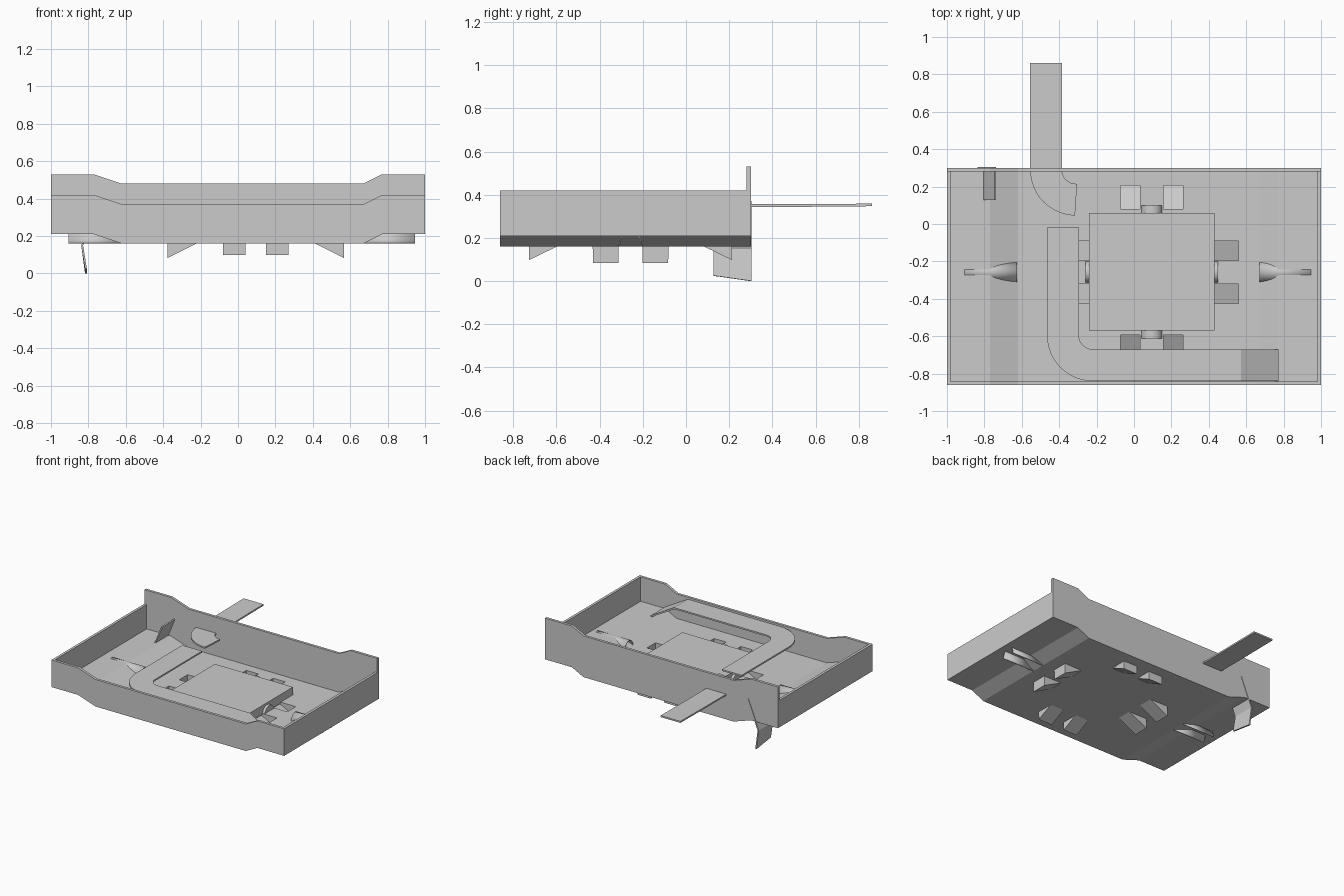
import bpy, bmesh, math
from mathutils import Vector

if "Cube" in bpy.data.objects:
    bpy.data.objects.remove(bpy.data.objects["Cube"])


def make(name, verts, faces):
    me = bpy.data.meshes.new(name)
    me.from_pydata([tuple(v) for v in verts], [], faces)
    bm = bmesh.new()
    bm.from_mesh(me)
    bmesh.ops.recalc_face_normals(bm, faces=bm.faces)
    bm.to_mesh(me)
    bm.free()
    ob = bpy.data.objects.new(name, me)
    bpy.context.collection.objects.link(ob)
    return ob


def prism(name, pts, a, b):
    """Extrude an xz profile along y from a to b."""
    n = len(pts)
    verts = [(x, a, z) for x, z in pts] + [(x, b, z) for x, z in pts]
    faces = [list(range(n)), list(range(2 * n - 1, n - 1, -1))]
    faces += [(i, (i + 1) % n, n + (i + 1) % n, n + i) for i in range(n)]
    return make(name, verts, faces)


def box(name, x0, x1, y0, y1, z0, z1):
    return prism(name, [(x0, z0), (x1, z0), (x1, z1), (x0, z1)], y0, y1)


def solidify(ob, t, offset=0):
    m = ob.modifiers.new("thickness", 'SOLIDIFY')
    m.thickness, m.offset = t, offset


def strap(name, path, width, t):
    """Flat band swept along a centre line, kept level across its width."""
    path = [Vector(p) for p in path]
    verts = []
    for i, p in enumerate(path):
        d = path[min(i + 1, len(path) - 1)] - path[max(i - 1, 0)]
        side = Vector((-d.y, d.x, 0)).normalized() * width / 2
        verts += [p + side, p - side]
    faces = [(2 * i, 2 * i + 1, 2 * i + 3, 2 * i + 2) for i in range(len(path) - 1)]
    ob = make(name, verts, faces)
    solidify(ob, t)
    return ob


def arc(cx, cy, r, z, n=12):
    return [(cx + r * math.cos(math.pi + i * math.pi / 2 / n),
             cy + r * math.sin(math.pi + i * math.pi / 2 / n), z) for i in range(n + 1)]


# Tray floor and walls share one stepped profile
def stepped(lift):
    base = [(-1, .21), (-.77, .21), (-.62, .16), (.67, .16), (.77, .21), (1, .21)]
    return [(x, z + lift) for x, z in base]


Y0, Y1, T = -.862, .30, .02
floor = prism("tray_floor", stepped(0) + stepped(T)[::-1], Y0, Y1)
prism("front_wall", stepped(0) + stepped(.21)[::-1], Y0, Y0 + T)
prism("back_wall", stepped(0) + stepped(.32)[::-1], Y1 - T, Y1)
for s, side in ((-1, "left"), (1, "right")):
    x0, x1 = sorted((s, s * (1 - T)))
    box(side + "_wall", x0, x1, Y0, Y1, .21, .42)

# Raised central plate
CX, CY = .095, -.257
box("centre_plate", -.24, .43, -.57, .06, .17, .24)

# Downward scoops in pairs on the four sides of the plate
cutters = []
for k in range(4):
    ew = k % 2 == 0
    r0, r1, low = (.305, .47, .085) if ew else (.327, .468, .10)
    c, s = [(1, 0), (0, 1), (-1, 0), (0, -1)][k]
    for m in (-1, 1):
        w0, w1 = sorted((m * .057, m * .173))

        def at(r, w, z):
            return (CX + c * r - s * w, CY + s * r + c * w, z)
        scoop = make("floor_scoop",
                     [at(r0, w0, .17), at(r0, w1, .17), at(r1, w0, low), at(r1, w1, low),
                      at(r1, w0, .17), at(r1, w1, .17)],
                     [(0, 1, 3, 2), (0, 2, 4), (1, 5, 3), (2, 3, 5, 4)])
        solidify(scoop, .006)
        p, q = at(r0 + .01, w0 + .006, 0), at(r1 - .006, w1 - .006, 0)
        xs, ys = sorted((p[0], q[0])), sorted((p[1], q[1]))
        cutters.append(box("scoop_cutter", *xs, *ys, .1, .3))
    # small rounded rib between each pair
    reach = (.355, .40)[k == 3] if ew or k == 1 else .355
    n, ring = 12, []
    for r in (.29, reach):
        ring += [at(r, .057 * math.cos(math.pi * i / n), .17 + .055 * math.sin(math.pi * i / n))
                 for i in range(n + 1)]
    make("plate_rib", ring, [list(range(n + 1)), list(range(2 * n + 1, n, -1))] +
         [(i, i + 1, n + 2 + i, n + 1 + i) for i in range(n)] + [(0, n + 1, 2 * n + 1, n)])

# Cut the scoop openings through the floor
for cut in cutters:
    cut.hide_render = True
    cut.hide_set(True)
    cut.display_type = 'WIRE'
    m = floor.modifiers.new("opening", 'BOOLEAN')
    m.operation, m.object, m.solver = 'DIFFERENCE', cut, 'EXACT'

# Half-round ribs running through the sloped steps of the floor
for name, x0, x1 in (("left_step_rib", -.905, -.625), ("right_step_rib", .67, .945)):
    n = 16
    ring = [(x, CY + .052 * math.cos(math.pi * i / n), .16 + .07 * math.sin(math.pi * i / n))
            for x in (x0, x1) for i in range(n + 1)]
    ob = make(name, ring, [(i, i + 1, n + 2 + i, n + 1 + i) for i in range(n)])
    solidify(ob, .006)

# Flat ribbon in two lengths: one leaves through the back wall, one runs round the front
Z = .35
strap("rear_ribbon", [(-.47, .862, .353), (-.47, .54, Z)] + arc(-.31, .29, .16, Z), .17, .012)
strap("front_ribbon", [(-.38, -.02, Z)] + arc(-.22, -.595, .16, Z)
      + [(.57, -.755, Z), (.77, -.755, .235)], .17, .012)

# Bent leaf passing through the floor at the back left corner
bend = [(-.742, .37), (-.833, .15), (-.813, .005)]
leaf = make("corner_leaf",
            [(x, y, z + (.02 if y < .2 and z < .1 else 0) - (.005 if y > .2 and z < .1 else 0))
             for x, z in bend for y in (.127, .304)],
            [(0, 1, 3, 2), (2, 3, 5, 4)])
solidify(leaf, .01)

# Crisp shading on every part
for ob in bpy.context.collection.objects:
    if "rib" in ob.name and "ribbon" not in ob.name:
        ob.select_set(True)
        bpy.context.view_layer.objects.active = ob
        bpy.ops.object.shade_smooth_by_angle(angle=math.radians(30))
        ob.select_set(False)
